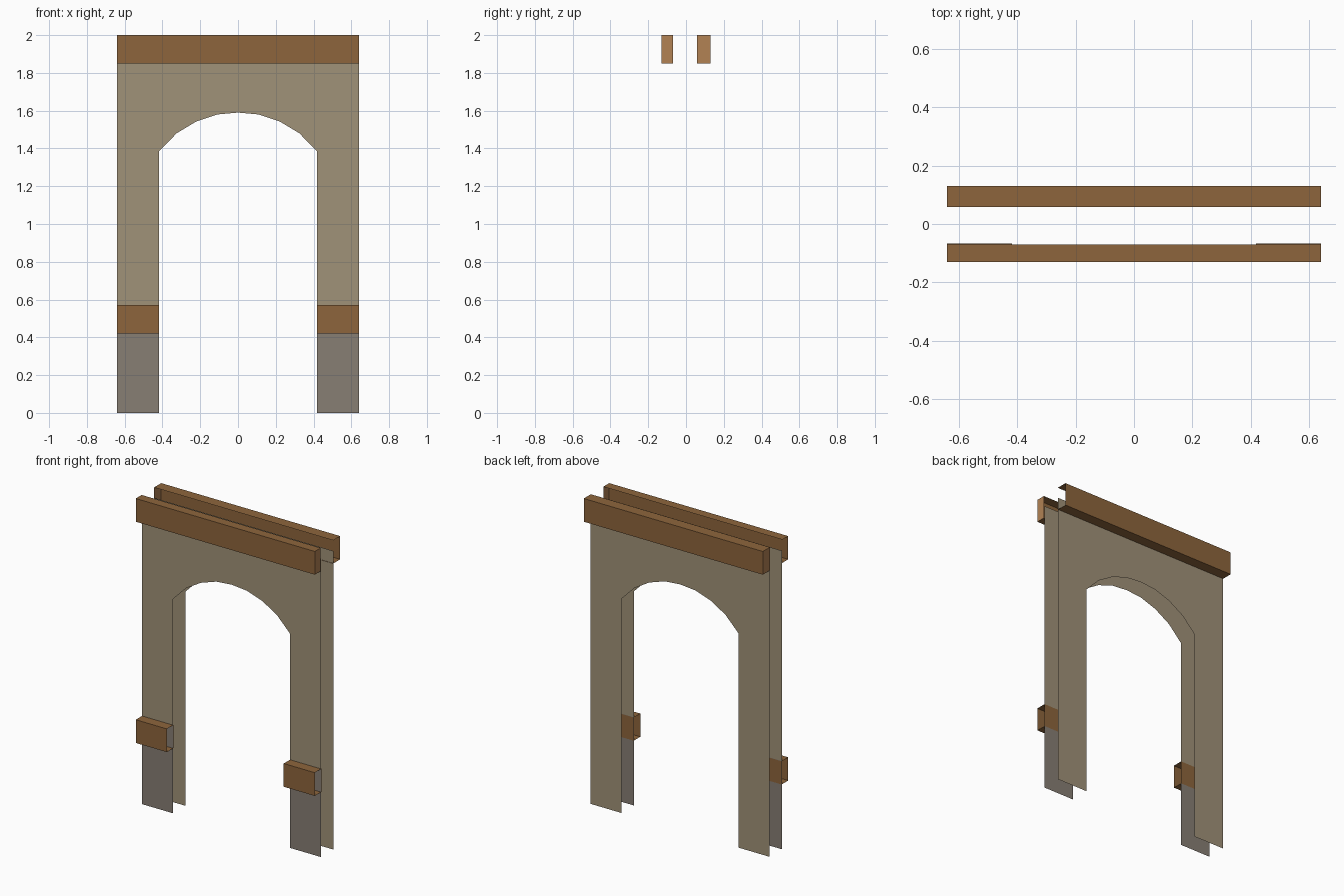
import bpy, bmesh

if "Cube" in bpy.data.objects:
    bpy.data.objects.remove(bpy.data.objects["Cube"])


def material(name, srgb):
    """Flat colour from 0-255 screen values, stored as linear."""
    lin = [((c / 255 + 0.055) / 1.055) ** 2.4 for c in srgb]
    m = bpy.data.materials.new(name)
    m.diffuse_color = (*lin, 1)
    m.use_nodes = True
    m.node_tree.nodes["Principled BSDF"].inputs["Base Color"].default_value = m.diffuse_color
    return m


BEIGE = material("beige_plaster", (160, 146, 120))
GREY = material("grey_stone", (135, 126, 116))
BROWN = material("brown_wood", (141, 101, 60))
TAN = material("tan_end_grain", (178, 130, 84))

HALF, INNER = 0.64, 0.418          # outer half width, opening half width
OUT, IN = 0.13, 0.066              # trim face depth, wall depth
BEAM_LOW, BEAM_TOP = 1.85, 2.0
TRIM_LOW, TRIM_TOP = 0.42, 0.57


def make(name, quads, mats):
    """quads: list of (corner points, material index)."""
    bm = bmesh.new()
    for pts, mi in quads:
        f = bm.faces.new([bm.verts.new(p) for p in pts])
        f.material_index = mi
    bmesh.ops.remove_doubles(bm, verts=bm.verts, dist=0.0005)
    me = bpy.data.meshes.new(name)
    bm.to_mesh(me)
    bm.free()
    for m in mats:
        me.materials.append(m)
    ob = bpy.data.objects.new(name, me)
    bpy.context.collection.objects.link(ob)
    return ob


# Half of the arch curve, springing point to crown (x, z)
ARCH = [(INNER, 1.385), (0.325, 1.48), (0.22, 1.543), (0.11, 1.58), (0, 1.59)]


def wall(name, y, side, grey_base):
    """Thin arched wall; side is -1 for a front-facing sheet, 1 for back."""
    top = 1.93
    quads = []

    def quad(x0, x1, za0, za1, zb0, zb1, mi):
        pts = [(x0, y, za0), (x1, y, zb0), (x1, y, zb1), (x0, y, za1)]
        quads.append((pts if side < 0 else pts[::-1], mi))

    curve = [(-x, z) for x, z in ARCH] + ARCH[-2::-1]
    for (xa, za), (xb, zb) in zip(curve, curve[1:]):
        quad(xa, xb, za, top, zb, top, 0)
    for x0, x1 in ((-HALF, -INNER), (INNER, HALF)):
        levels = [0, TRIM_TOP, ARCH[0][1], top]
        for lo, hi in zip(levels, levels[1:]):
            mi = 1 if grey_base and hi <= TRIM_TOP else 0
            quad(x0, x1, lo, hi, lo, hi, mi)
    return make(name, quads, [BEIGE, GREY])


def channel(name, x0, x1, z0, z1, y_in, y_out, cap_x=None):
    """Folded trim: outer face, top and bottom, open towards the wall."""
    s = [(y_in, z0), (y_out, z0), (y_out, z1), (y_in, z1)]
    quads = []
    for (ya, za), (yb, zb) in zip(s, s[1:]):
        pts = [(x0, ya, za), (x0, yb, zb), (x1, yb, zb), (x1, ya, za)]
        quads.append((pts if y_out > y_in else pts[::-1], 0))
    if cap_x is not None:
        quads.append(([(cap_x, y, z) for y, z in s], 1))
    ob = make(name, quads, [BROWN, TAN])
    bm = bmesh.new()
    bm.from_mesh(ob.data)
    # turn faces outward from the middle of the trim
    c = ((x0 + x1) / 2, (y_in + y_out) / 2, (z0 + z1) / 2)
    for f in bm.faces:
        d = f.calc_center_median()
        f.normal_update()
        if sum(f.normal[i] * (d[i] - c[i]) for i in range(3)) < 0:
            f.normal_flip()
    bm.to_mesh(ob.data)
    bm.free()
    return ob


# Arched walls
wall("front_wall", -IN, -1, True)
wall("back_wall", 0.061, 1, False)

# Lintel beams, each capped at one end
channel("front_beam", -HALF, HALF, BEAM_LOW, BEAM_TOP, -0.07, -OUT, HALF)
channel("back_beam", -HALF, HALF, BEAM_LOW, BEAM_TOP, 0.058, OUT, -HALF)

# Rails across the legs, with the wood showing through behind
for side, (x0, x1) in (("left", (-HALF, -INNER)), ("right", (INNER, HALF))):
    channel(side + "_rail", x0, x1, TRIM_LOW, TRIM_TOP, -IN, -OUT)
    y = -IN + 0.003
    make(side + "_rail_backing",
         [([(x1, y, TRIM_LOW), (x0, y, TRIM_LOW),
            (x0, y, TRIM_TOP), (x1, y, TRIM_TOP)], 0)], [BROWN])
